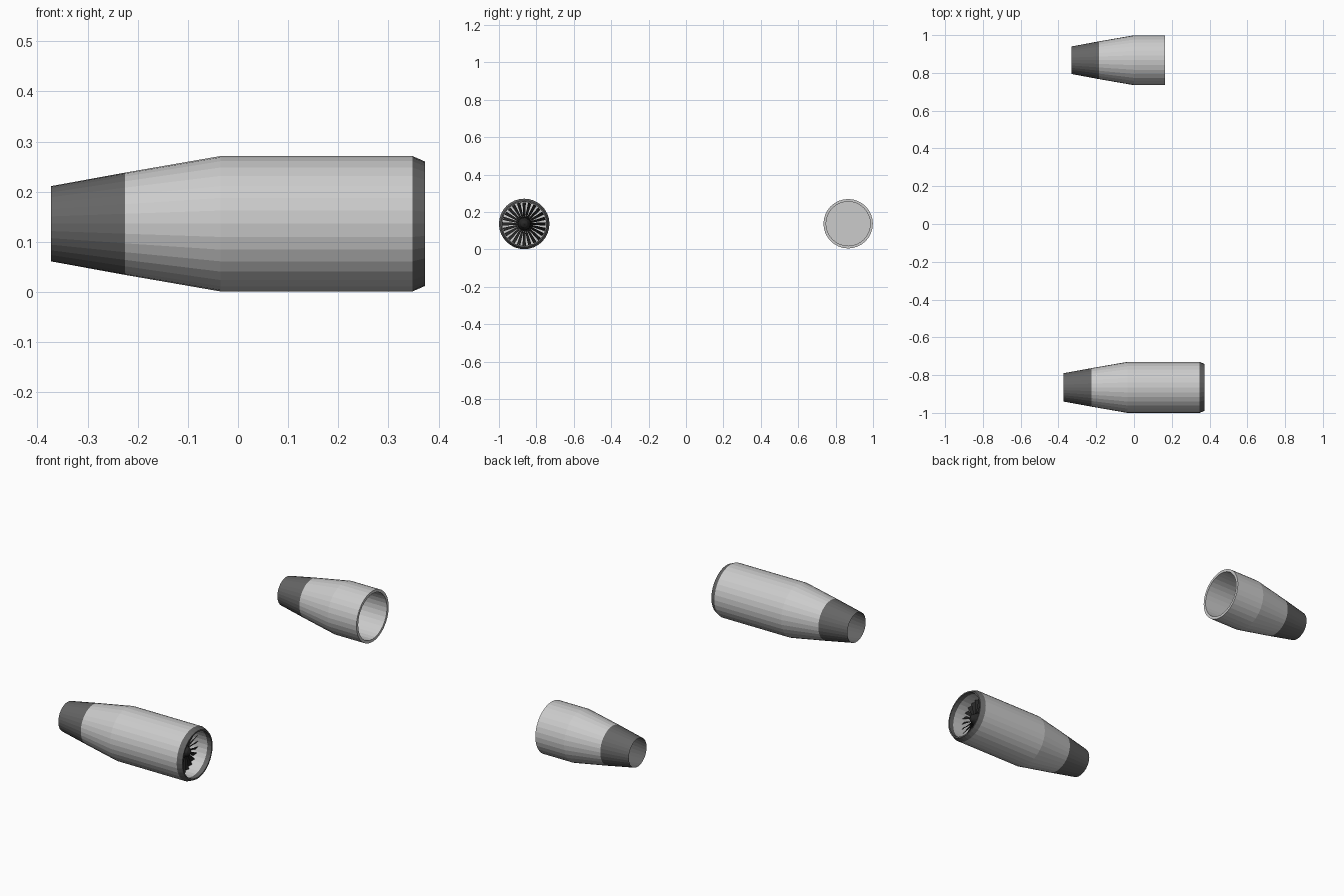
import bpy, bmesh, math
from mathutils import Vector

if "Cube" in bpy.data.objects:
    bpy.data.objects.remove(bpy.data.objects["Cube"])

SIDES = 32
BLADES = 24


def material(name, g):
    m = bpy.data.materials.new(name)
    m.diffuse_color = (g, g, g, 1)
    m.use_nodes = True
    m.node_tree.nodes["Principled BSDF"].inputs["Base Color"].default_value = m.diffuse_color
    return m


DARK = material("dark_metal", 0.13)
BLACK = material("fan_black", 0.02)


def finish(name, bm, centre, mat=None):
    bmesh.ops.remove_doubles(bm, verts=bm.verts, dist=1e-6)
    me = bpy.data.meshes.new(name)
    bm.to_mesh(me)
    bm.free()
    ob = bpy.data.objects.new(name, me)
    ob.location = centre
    bpy.context.collection.objects.link(ob)
    if mat:
        me.materials.append(mat)
    return ob


def lathe(name, profile, centre, mat=None):
    """Revolve (x, radius) points round the x axis with flat facets."""
    bm = bmesh.new()
    rings = []
    for x, r in profile:
        angles = [2 * math.pi * i / SIDES for i in range(SIDES)]
        rings.append([bm.verts.new((x, r * math.cos(a), r * math.sin(a))) for a in angles])
    for a, b in zip(rings, rings[1:]):
        for i in range(SIDES):
            j = (i + 1) % SIDES
            bm.faces.new((a[i], a[j], b[j], b[i]))
    return finish(name, bm, centre, mat)


# Long engine with intake lip and fan
A = (0, -0.865, 0.136)
lathe("long_engine_nozzle", [(-0.373, 0.075), (-0.225, 0.102)], A, DARK)
lathe("long_engine_cowl", [(-0.225, 0.102), (-0.035, 0.135), (0.348, 0.135)], A)
lathe("long_engine_lip", [(0.348, 0.135), (0.373, 0.124), (0.373, 0.117), (0.348, 0.117)], A, DARK)
lathe("long_engine_intake", [(0.348, 0.117), (0.0, 0.117), (0.0, 0.0)], A)
lathe("fan_spinner", [(0.27, 0.0), (0.27, 0.036), (0.30, 0.032), (0.325, 0.018), (0.335, 0.0)], A, BLACK)

# Fan blades: twisted flat plates set round the hub
bm = bmesh.new()
for k in range(BLADES):
    a = 2 * math.pi * k / BLADES
    out = Vector((0, math.cos(a), math.sin(a)))
    side = Vector((0, -math.sin(a), math.cos(a)))
    corners = []
    for r, half_width, half_depth in ((0.03, 0.0045, 0.012), (0.115, 0.009, 0.007)):
        edge = side * half_width + Vector((half_depth, 0, 0))
        mid = out * r + Vector((0.29, 0, 0))
        corners.append((bm.verts.new(mid - edge), bm.verts.new(mid + edge)))
    (p, q), (s, t) = corners
    bm.faces.new((p, q, t, s))
finish("fan_blades", bm, A, BLACK)

# Short engine with an open plain intake
B = (0, 0.867, 0.137)
lathe("short_engine_nozzle", [(-0.33, 0.073), (-0.185, 0.100)], B, DARK)
lathe("short_engine_cowl", [(-0.185, 0.100), (0.0, 0.132), (0.165, 0.132), (0.165, 0.118),
                            (0.0, 0.118), (0.0, 0.0)], B)
